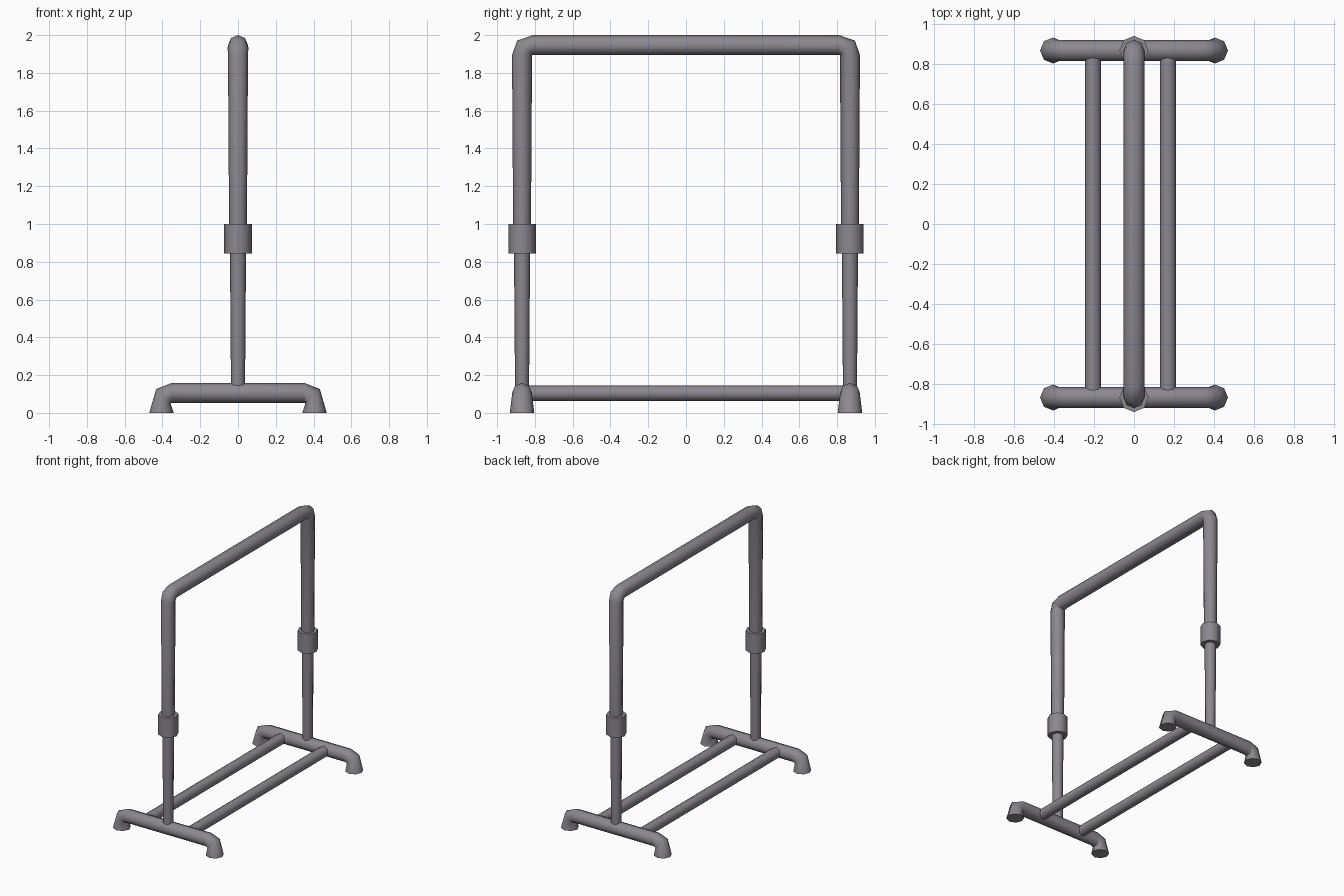
import bpy, bmesh, math
from mathutils import Vector

cube = bpy.data.objects.get("Cube")
if cube:
    bpy.data.objects.remove(cube, do_unlink=True)

SIDES = 8
END_Y = 0.868    # distance of each end frame from the middle
TUBE = 0.053     # main tube radius

metal = bpy.data.materials.new("grey metal")
metal.use_nodes = True
colour = (0.26, 0.245, 0.275, 1)
metal.diffuse_color = colour
metal.node_tree.nodes["Principled BSDF"].inputs["Base Color"].default_value = colour


def sweep(name, rings, side):
    """Capped tube through rings of (centre, direction, radius); side is normal to the bend plane."""
    bm = bmesh.new()
    side = Vector(side)
    loops = []
    for centre, direction, radius in rings:
        across = Vector(direction).normalized().cross(side)
        loop = []
        for i in range(SIDES):
            a = math.tau * i / SIDES
            loop.append(bm.verts.new(Vector(centre) + radius * (math.cos(a) * side + math.sin(a) * across)))
        loops.append(loop)
    for low, high in zip(loops, loops[1:]):
        for i in range(SIDES):
            j = (i + 1) % SIDES
            bm.faces.new((low[i], low[j], high[j], high[i]))
    bm.faces.new(loops[0])
    bm.faces.new(loops[-1])
    bmesh.ops.recalc_face_normals(bm, faces=bm.faces)
    mesh = bpy.data.meshes.new(name)
    bm.to_mesh(mesh)
    bm.free()
    mesh.materials.append(metal)
    obj = bpy.data.objects.new(name, mesh)
    bpy.context.collection.objects.link(obj)
    bpy.ops.object.select_all(action='DESELECT')
    obj.select_set(True)
    bpy.context.view_layer.objects.active = obj
    bpy.ops.object.shade_smooth_by_angle(angle=math.radians(50))
    return obj


def mirrored(half, axis):
    """Complete a symmetric path from its first half."""
    other = []
    for centre, direction, radius in reversed(half):
        c, d = list(centre), [-v for v in direction]
        c[axis] = -c[axis]
        d[axis] = -d[axis]
        other.append((c, d, radius))
    return half + other


UP = (0, 0, 1)

# Upper hoop: two uprights and the top bar in one bent tube
hoop = [((0, END_Y, 0.95), UP, 0.047),
        ((0, END_Y, 1.895), UP, TUBE),
        ((0, 0.855, 1.932), (0, -1, 1), 0.055),
        ((0, 0.81, 1.947), (0, -1, 0), TUBE)]
sweep("upper_hoop", mirrored(hoop, 1), (1, 0, 0))

for sign, label in ((-1, "front"), (1, "back")):
    y = sign * END_Y
    # Lower post and adjusting collar
    sweep(label + "_lower_post", [((0, y, 0.1), UP, 0.037), ((0, y, 0.9), UP, 0.043)], (1, 0, 0))
    sweep(label + "_collar", [((0, y, 0.845), UP, 0.073), ((0, y, 1.0), UP, 0.073)], (1, 0, 0))
    # Base tube with flared, turned-down feet
    foot = [((0.405, y, 0), UP, 0.065),
            ((0.395, y, 0.088), (-1, 0, 1), 0.054),
            ((0.35, y, 0.106), (-1, 0, 0), TUBE)]
    sweep(label + "_base_foot", mirrored(foot, 0), (0, 1, 0))

# Long stretchers joining the two bases
for x, label in ((-0.205, "right"), (0.17, "left")):
    sweep(label + "_stretcher",
          [((x, -END_Y, 0.104), (0, 1, 0), 0.041), ((x, END_Y, 0.104), (0, 1, 0), 0.041)], (1, 0, 0))
